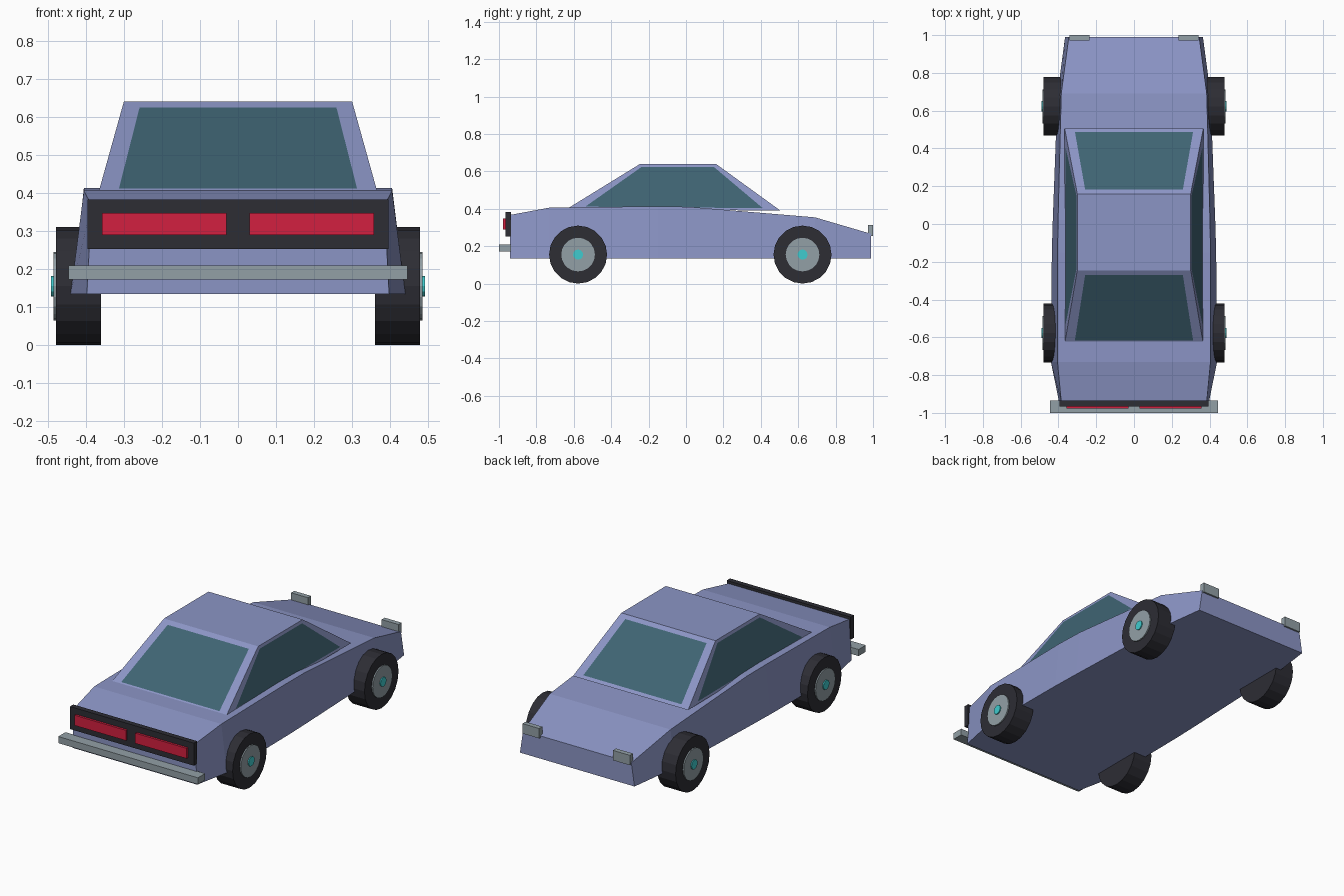
import bpy, bmesh, math
from mathutils import Vector, Matrix

cube = bpy.data.objects.get("Cube")
if cube:
    bpy.data.objects.remove(cube, do_unlink=True)


def material(name, r, g, b):
    m = bpy.data.materials.new(name)
    m.use_nodes = True
    m.diffuse_color = (r, g, b, 1)
    m.node_tree.nodes["Principled BSDF"].inputs["Base Color"].default_value = (r, g, b, 1)
    return m


PAINT = material("periwinkle_paint", 0.26, 0.30, 0.56)
GLASS = material("dark_teal_glass", 0.05, 0.127, 0.17)
RUBBER = material("black_rubber", 0.026, 0.026, 0.034)
RED = material("red_lens", 0.65, 0.014, 0.05)
METAL = material("grey_metal", 0.29, 0.35, 0.38)
CYAN = material("cyan_cap", 0.05, 0.60, 0.62)


def finish(name, bm, *mats):
    bmesh.ops.recalc_face_normals(bm, faces=bm.faces[:])
    me = bpy.data.meshes.new(name)
    bm.to_mesh(me)
    bm.free()
    for m in mats:
        me.materials.append(m)
    ob = bpy.data.objects.new(name, me)
    bpy.context.collection.objects.link(ob)
    return ob


def box(name, x, y, z, mat):
    """Box from (min, max) ranges on each axis."""
    bm = bmesh.new()
    bmesh.ops.create_cube(bm, size=1)
    for v in bm.verts:
        v.co = Vector([sum(r) / 2 + c * (r[1] - r[0]) for r, c in zip((x, y, z), v.co)])
    return finish(name, bm, mat)


def disc(name, radius, x0, x1, y, z, side, sides, mat):
    """Cylinder on the x axis, between two distances from the centre line."""
    bm = bmesh.new()
    place = Matrix.Translation((side * (x0 + x1) / 2, y, z)) @ Matrix.Rotation(math.pi / 2, 4, 'Y')
    bmesh.ops.create_cone(bm, cap_ends=True, segments=sides, radius1=radius,
                          radius2=radius, depth=x1 - x0, matrix=place)
    return finish(name, bm, mat)


# Lower body: lofted sections (y, top height, top half width, bottom half width)
SECTIONS = [(-0.94, 0.367, 0.385, 0.397), (-0.73, 0.406, 0.405, 0.44),
            (-0.15, 0.413, 0.405, 0.435), (0.02, 0.41, 0.402, 0.43),
            (0.69, 0.354, 0.385, 0.405), (0.99, 0.266, 0.345, 0.365)]
FLOOR = 0.135
bm = bmesh.new()
rings = [[bm.verts.new(p) for p in ((-b, y, FLOOR), (b, y, FLOOR), (t, y, h), (-t, y, h))]
         for y, h, t, b in SECTIONS]
for a, b in zip(rings, rings[1:]):
    for i in range(4):
        j = (i + 1) % 4
        bm.faces.new((a[i], a[j], b[j], b[i]))
bm.faces.new(rings[0])
bm.faces.new(rings[-1])
finish("lower_body", bm, PAINT)

# Cabin: tapered block with a window cut into each of the four sloping sides
bm = bmesh.new()
base = [bm.verts.new(p) for p in ((-0.367, -0.635, 0.4), (0.367, -0.635, 0.4),
                                  (0.367, 0.505, 0.39), (-0.367, 0.505, 0.39))]
roof = [bm.verts.new(p) for p in ((-0.3, -0.245, 0.64), (0.3, -0.245, 0.64),
                                  (0.3, 0.16, 0.64), (-0.3, 0.16, 0.64))]
bm.faces.new(base)
bm.faces.new(roof)
for i in range(4):
    j = (i + 1) % 4
    outer = [base[i], base[j], roof[j], roof[i]]

    def on_side(u, v):
        low = outer[0].co.lerp(outer[1].co, u)
        high = outer[3].co.lerp(outer[2].co, u)
        return low.lerp(high, v)

    inner = [bm.verts.new(on_side(u, v))
             for u, v in ((0.07, 0.05), (0.93, 0.05), (0.925, 0.935), (0.075, 0.935))]
    for k in range(4):
        n = (k + 1) % 4
        bm.faces.new((outer[k], outer[n], inner[n], inner[k]))
    bm.faces.new(inner).material_index = 1
finish("cabin", bm, PAINT, GLASS)

# Light panel and bumper
box("light_panel", (-0.395, 0.395), (-0.965, -0.935), (0.253, 0.383), RUBBER)
box("bumper", (-0.445, 0.445), (-1.0, -0.935), (0.172, 0.21), METAL)

# Mirrored parts
for side, label in ((1, "left"), (-1, "right")):
    lens = sorted((side * 0.03, side * 0.357))
    box(label + "_red_light", lens, (-0.978, -0.96), (0.289, 0.348), RED)
    lamp = sorted((side * 0.235, side * 0.342))
    box(label + "_lamp", lamp, (0.972, 1.0), (0.255, 0.312), METAL)
    for y, end in ((-0.577, "front"), (0.623, "back")):
        name = end + "_" + label
        disc(name + "_tyre", 0.155, 0.36, 0.478, y, 0.155, side, 20, RUBBER)
        disc(name + "_rim", 0.09, 0.46, 0.485, y, 0.155, side, 20, METAL)
        disc(name + "_hub_cap", 0.027, 0.47, 0.491, y, 0.155, side, 12, CYAN)
